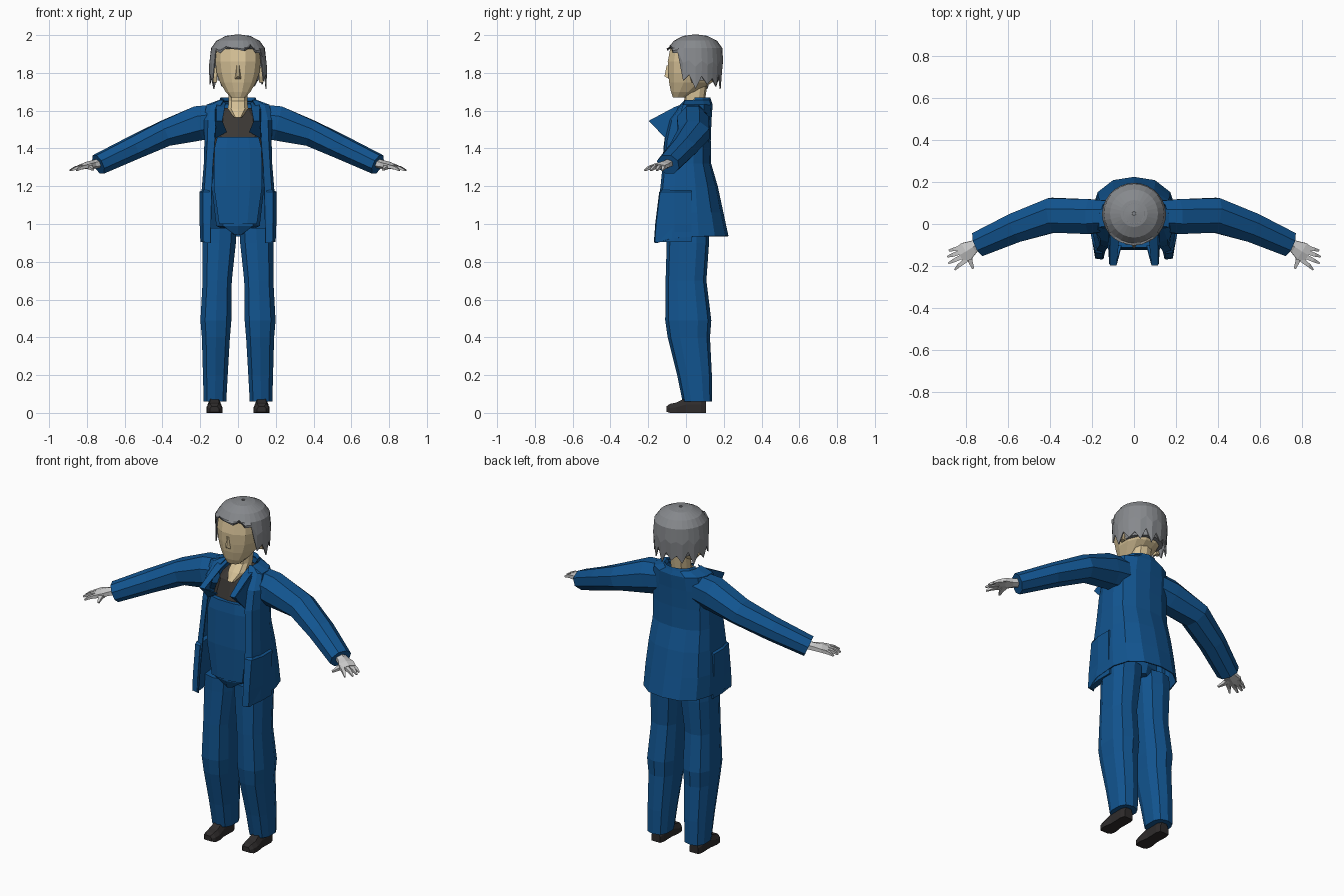
import bpy, bmesh, math
from mathutils import Vector

def material(name, rgb):
    m = bpy.data.materials.new(name)
    m.diffuse_color = (*rgb, 1)
    return m

BLUE = material("work blue", (0.006, 0.09, 0.28))
SKIN = material("skin", (0.68, 0.54, 0.31))
HAIR = material("grey hair", (0.24, 0.25, 0.265))
GLOVE = material("pale glove", (0.60, 0.60, 0.60))
SHIRT = material("dark shirt", (0.045, 0.04, 0.036))
SHOE = material("shoe black", (0.028, 0.025, 0.025))

def loft(name, rings, mat, mirror=False, closed=True, caps=True, shell=0):
    """Skin a list of equal-length rings with quads."""
    bm = bmesh.new()
    rows = [[bm.verts.new(p) for p in r] for r in rings]
    n = len(rows[0])
    for a, b in zip(rows, rows[1:]):
        for i in range(n if closed else n - 1):
            j = (i + 1) % n
            bm.faces.new((a[i], a[j], b[j], b[i]))
    if caps and closed:
        bm.faces.new(rows[0])
        bm.faces.new(rows[-1])
    bmesh.ops.recalc_face_normals(bm, faces=bm.faces)
    me = bpy.data.meshes.new(name)
    bm.to_mesh(me)
    bm.free()
    me.materials.append(mat)
    ob = bpy.data.objects.new(name, me)
    bpy.context.collection.objects.link(ob)
    if shell:
        s = ob.modifiers.new("Thickness", 'SOLIDIFY')
        s.thickness, s.offset = shell, 0
    if mirror:
        ob.modifiers.new("Mirror", 'MIRROR')
    return ob

def oval(cx, cy, z, rx, ry, n=10, p=0.8):
    """Horizontal rounded ring."""
    pts = []
    for i in range(n):
        a = math.tau * (i + 0.5) / n
        c, s = math.cos(a), math.sin(a)
        pts.append((cx + rx * math.copysign(abs(c) ** p, c),
                    cy + ry * math.copysign(abs(s) ** p, s), z))
    return pts

def tube(name, path, mat, n=8, mirror=True):
    """Rings across a path of (x, y, z, half width, half height)."""
    cs = [Vector(p[:3]) for p in path]
    rings = []
    for i, p in enumerate(path):
        t = (cs[min(i + 1, len(cs) - 1)] - cs[max(i - 1, 0)]).normalized()
        side = t.cross(Vector((0, 0, 1))).normalized()
        up = side.cross(t)
        k = 1 / math.cos(math.pi / n)
        rings.append([cs[i] + k * (side * p[3] * math.cos(a) + up * p[4] * math.sin(a))
                      for a in (math.tau * (j + 0.5) / n for j in range(n))])
    return loft(name, rings, mat, mirror)

# Trouser legs: z, centre x, centre y, half width, half depth
LEG = [(0.06, 0.122, 0.06, 0.062, 0.078), (0.2, 0.12, 0.045, 0.068, 0.092),
       (0.4, 0.117, 0.015, 0.077, 0.112), (0.49, 0.117, 0.012, 0.085, 0.122),
       (0.7, 0.110, 0.0, 0.08, 0.108), (0.9, 0.100, 0.01, 0.092, 0.112),
       (0.98, 0.096, 0.01, 0.092, 0.112)]
loft("trouser_leg", [oval(x, y, z, rx, ry, 10, 0.75) for z, x, y, rx, ry in LEG], BLUE, True)

# Shoes, lofted from heel to toe: y, half width, top, bottom
SHOES = [(0.105, 0.028, 0.06, 0.0), (0.08, 0.036, 0.08, 0.0), (0.0, 0.034, 0.08, 0.0),
         (-0.05, 0.042, 0.055, 0.0), (-0.085, 0.038, 0.048, 0.0), (-0.103, 0.024, 0.035, 0.006)]
loft("shoe", [[(0.125 + w * u, y, b + (t - b) * v) for u, v in
     ((-1, 0), (1, 0), (1, 0.55), (0.6, 1), (-0.6, 1), (-1, 0.55))]
     for y, w, t, b in SHOES], SHOE, True)

# Overalls body with a tapered crotch, and its bib
loft("overalls_body", [oval(0, 0.0, 0.945, 0.03, 0.1), oval(0, 0.0, 0.99, 0.12, 0.115),
     oval(0, 0.0, 1.2, 0.145, 0.118), oval(0, 0.0, 1.3, 0.13, 0.11)], BLUE)
loft("bib", [[(x, y, z) for x, y in ((-w, -0.06), (-w, f + 0.015), (-w / 2, f),
     (w / 2, f), (w, f + 0.015), (w, -0.06))]
     for z, w, f in ((1.0, 0.1, -0.118), (1.2, 0.128, -0.125), (1.4, 0.125, -0.12),
                     (1.46, 0.11, -0.112))], BLUE)

# Shirt
loft("shirt", [oval(0, 0.015, 1.25, 0.135, 0.115), oval(0, 0.01, 1.46, 0.14, 0.105),
     oval(0, 0.03, 1.56, 0.12, 0.095), oval(0, 0.05, 1.615, 0.075, 0.065)], SHIRT)

# Open jacket: z, half width, back y, front edge x, front y, front hem drop
COAT = [(0.935, 0.198, 0.222, 0.145, -0.165, 0.035), (1.06, 0.197, 0.195, 0.142, -0.15, 0.01),
        (1.2, 0.188, 0.165, 0.138, -0.132, 0), (1.32, 0.178, 0.13, 0.132, -0.12, 0),
        (1.44, 0.175, 0.128, 0.122, -0.11, 0), (1.55, 0.178, 0.132, 0.112, -0.085, 0),
        (1.63, 0.165, 0.138, 0.09, -0.03, 0), (1.655, 0.095, 0.13, 0.075, -0.005, 0)]
rings = []
for z, w, b, e, f, d in COAT:
    half = [(e, f, z - d), ((e + w) / 2 + 0.012, f + 0.012, z - d), (w, f * 0.45, z - d * 0.3),
            (w, b * 0.3, z), (w * 0.86, b * 0.68, z), (w * 0.5, b * 0.93, z)]
    rings.append(half + [(0, b, z)] + [(-x, y, h) for x, y, h in reversed(half)])
loft("jacket", rings, BLUE, closed=False, shell=0.006)

# Jacket side pockets
loft("pocket", [[(0.15, f, z), (0.185, f + 0.005, z), (x, -0.06, z), (x, 0.03, z), (0.17, 0.03, z)]
     for z, x, f in ((0.905, 0.198, -0.17), (1.0, 0.203, -0.163), (1.17, 0.204, -0.142),
                     (1.18, 0.188, -0.13))], BLUE, True)

# Collar points that stand out over the chest
loft("lapel", [[(0.066, 0.02, 1.64), (0.112, 0.02, 1.645)], [(0.07, -0.06, 1.615), (0.115, -0.06, 1.615)],
     [(0.084, -0.193, 1.546), (0.116, -0.193, 1.546)],
     [(0.06, -0.105, 1.49), (0.122, -0.105, 1.455)]], BLUE, True, closed=False, shell=0.008)
loft("lapel_side", [[(0.118, -0.04, 1.62), (0.116, -0.193, 1.546)],
     [(0.122, -0.075, 1.53), (0.122, -0.105, 1.455)]], BLUE, True, closed=False, shell=0.004)

# Back collar
loft("collar", [[(r * math.cos(a), 0.045 + 0.9 * r * math.sin(a), z)
     for a in (math.pi * i / 6 for i in range(7))]
     for r, z in ((0.1, 1.64), (0.092, 1.668), (0.082, 1.65))], BLUE, closed=False, shell=0.006)

# Sleeves
tube("sleeve", [(0.10, 0.04, 1.55, 0.07, 0.085), (0.21, 0.035, 1.533, 0.083, 0.092),
     (0.39, 0.042, 1.478, 0.083, 0.068), (0.56, -0.015, 1.4, 0.071, 0.06),
     (0.74, -0.095, 1.315, 0.06, 0.053)], BLUE)

# Hands, fingers and thumb
tube("palm", [(0.72, -0.087, 1.325, 0.026, 0.022), (0.765, -0.108, 1.315, 0.03, 0.02),
     (0.80, -0.13, 1.31, 0.045, 0.017), (0.83, -0.147, 1.303, 0.04, 0.012)], GLOVE, 6)
FINGERS = [(0.832, -0.115, 0.882, -0.126), (0.834, -0.137, 0.89, -0.156),
           (0.826, -0.158, 0.885, -0.187), (0.812, -0.175, 0.855, -0.218)]
for i, (x, y, tx, ty) in enumerate(FINGERS):
    tube(f"finger_{i + 1}", [(x - 0.015, y + 0.006, 1.306, 0.011, 0.01),
         ((x + tx) / 2, (y + ty) / 2, 1.297, 0.009, 0.008), (tx, ty, 1.283, 0.004, 0.004)], GLOVE, 4)
tube("thumb", [(0.785, -0.135, 1.308, 0.015, 0.012), (0.782, -0.175, 1.298, 0.011, 0.009),
     (0.768, -0.212, 1.288, 0.005, 0.005)], GLOVE, 4)

# Neck with the bare throat above the shirt
loft("neck", [oval(0, -0.06, 1.565, 0.022, 0.02), oval(0, 0.02, 1.61, 0.055, 0.07),
     oval(0, 0.045, 1.65, 0.052, 0.055), oval(0, 0.055, 1.74, 0.056, 0.058)], SKIN)

# Head: z, centre y, half width, half depth
HEAD = [(1.67, -0.035, 0.04, 0.035), (1.70, -0.01, 0.068, 0.072), (1.75, 0.025, 0.098, 0.118),
        (1.80, 0.04, 0.116, 0.138), (1.86, 0.045, 0.124, 0.146), (1.93, 0.045, 0.122, 0.132),
        (1.97, 0.045, 0.08, 0.09)]
loft("head", [oval(0, y, z, rx, ry, 12, 0.85) for z, y, rx, ry in HEAD], SKIN)
loft("nose", [[(-0.02, -0.085, 1.765), (0.02, -0.085, 1.765), (0.004, -0.114, 1.782), (-0.004, -0.114, 1.782)],
     [(-0.01, -0.088, 1.84), (0.01, -0.088, 1.84), (0.004, -0.102, 1.84), (-0.004, -0.102, 1.84)]], SKIN)

# Ears
loft("ear", [[(0.11, y, z), (0.136, y + 0.008, z), (0.13, y + 0.03, z), (0.11, y + 0.03, z)]
     for z, y in ((1.75, 0.03), (1.78, 0.02), (1.83, 0.02))], SKIN, True)

# Hair: smooth crown, then a ragged hem that is short over the face
N = 28
def hair_ring(r, z, hem=0.0):
    pts = []
    for i in range(N):
        a = math.tau * i / N
        front = max(0.0, -math.sin(a))
        low = 1.905 if front > 0.72 else 1.84 if front > 0.5 else 1.735 if front > 0 else 1.715
        low += (0.02 if front > 0.72 else 0.055) * (i % 2) + 0.012 * (i % 3)
        k = r - 0.1 * hem * max(0.0, math.sin(a)) * r
        pts.append((0.15 * k * math.cos(a), 0.05 + 0.15 * k * math.sin(a), z + (low - z) * hem))
    return pts
loft("hair", [hair_ring(0.06, 2.0), hair_ring(0.42, 1.993), hair_ring(0.75, 1.968),
     hair_ring(0.93, 1.93), hair_ring(1.0, 1.93, 0.45), hair_ring(0.99, 1.93, 1.0)],
     HAIR, caps=False, shell=0.006)
loft("crown", [oval(0, 0.05, 1.998, 0.05, 0.05, 14, 1), oval(0, 0.05, 1.96, 0.11, 0.11, 14, 1),
     oval(0, 0.06, 1.9, 0.13, 0.128, 14, 1), oval(0, 0.085, 1.76, 0.11, 0.09, 14, 1)], HAIR)
